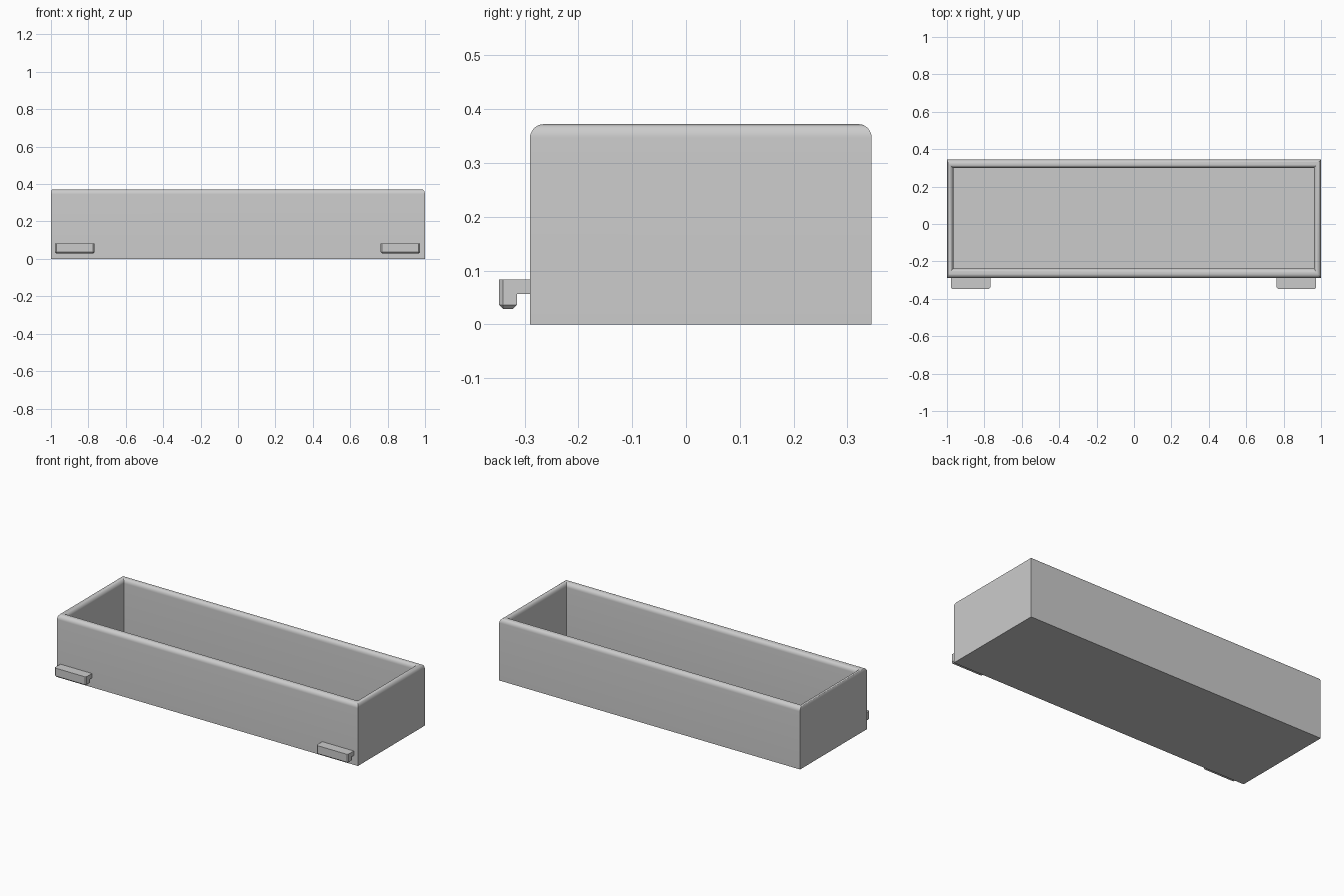
import bpy, bmesh, math

if "Cube" in bpy.data.objects:
    bpy.data.objects.remove(bpy.data.objects["Cube"])

grey = bpy.data.materials.new("grey")
grey.diffuse_color = (0.6, 0.6, 0.6, 1)
grey.use_nodes = True
grey.node_tree.nodes["Principled BSDF"].inputs["Base Color"].default_value = grey.diffuse_color


def finish(bm, name):
    bmesh.ops.recalc_face_normals(bm, faces=bm.faces)
    mesh = bpy.data.meshes.new(name)
    bm.to_mesh(mesh)
    bm.free()
    mesh.materials.append(grey)
    ob = bpy.data.objects.new(name, mesh)
    bpy.context.collection.objects.link(ob)
    return ob


# Open tray: rectangular rings follow the wall section from base over the rim to the floor
X0, X1, Y0, Y1 = -1.0, 1.0, -0.29, 0.345
HEIGHT, FLOOR, DROP, STEPS = 0.372, 0.03, 0.026, 8
# wall thickness, outer rounding and inner rounding for left, right, front, back
SIDES = [(0.034, 0.008, 0.024), (0.038, 0.020, 0.016),
         (0.052, 0.026, 0.024), (0.046, 0.024, 0.020)]
rings = [([0] * 4, 0)]
for i in range(STEPS + 1):
    a = i / STEPS * math.pi / 2
    rings.append(([o * (1 - math.cos(a)) for w, o, n in SIDES],
                  HEIGHT - DROP * (1 - math.sin(a))))
for i in range(STEPS + 1):
    a = i / STEPS * math.pi / 2
    rings.append(([w - n * (1 - math.sin(a)) for w, o, n in SIDES],
                  HEIGHT - DROP * (1 - math.cos(a))))
rings.append(([w for w, o, n in SIDES], FLOOR))

bm = bmesh.new()
loops = []
for (l, r, f, b), z in rings:
    loops.append([bm.verts.new(p) for p in (
        (X0 + l, Y0 + f, z), (X1 - r, Y0 + f, z),
        (X1 - r, Y1 - b, z), (X0 + l, Y1 - b, z))])
for lo, hi in zip(loops, loops[1:]):
    for k in range(4):
        m = (k + 1) % 4
        bm.faces.new((lo[k], lo[m], hi[m], hi[k]))
bm.faces.new(loops[0][::-1])
bm.faces.new(loops[-1])
tray = finish(bm, "tray")
bpy.context.view_layer.objects.active = tray
tray.select_set(True)
bpy.ops.object.shade_smooth_by_angle(angle=math.radians(30))


# Hooks on the front wall: extruded L section with chamfered lip
SECTION = [(-0.288, 0.083), (-0.347, 0.083), (-0.347, 0.029),
           (-0.314, 0.029), (-0.314, 0.056), (-0.288, 0.056)]


def hook(name, xa, xb):
    bm = bmesh.new()
    ends = [[bm.verts.new((x, y, z)) for y, z in SECTION] for x in (xa, xb)]
    n = len(SECTION)
    for k in range(n):
        m = (k + 1) % n
        bm.faces.new((ends[0][k], ends[0][m], ends[1][m], ends[1][k]))
    bm.faces.new(ends[0])
    bm.faces.new(ends[1][::-1])
    bmesh.ops.recalc_face_normals(bm, faces=bm.faces)
    lip = []
    for e in bm.edges:
        a, b = e.verts[0].co, e.verts[1].co
        bottom = max(a.z, b.z) < 0.03
        front_corner = max(a.y, b.y) < -0.34
        if bottom or (front_corner and abs(a.z - b.z) > 0.01):
            lip.append(e)
    bmesh.ops.bevel(bm, geom=lip, offset=0.007, segments=1,
                    profile=0.5, affect='EDGES')
    finish(bm, name)


hook("left_hook", -0.978, -0.768)
hook("right_hook", 0.763, 0.973)
